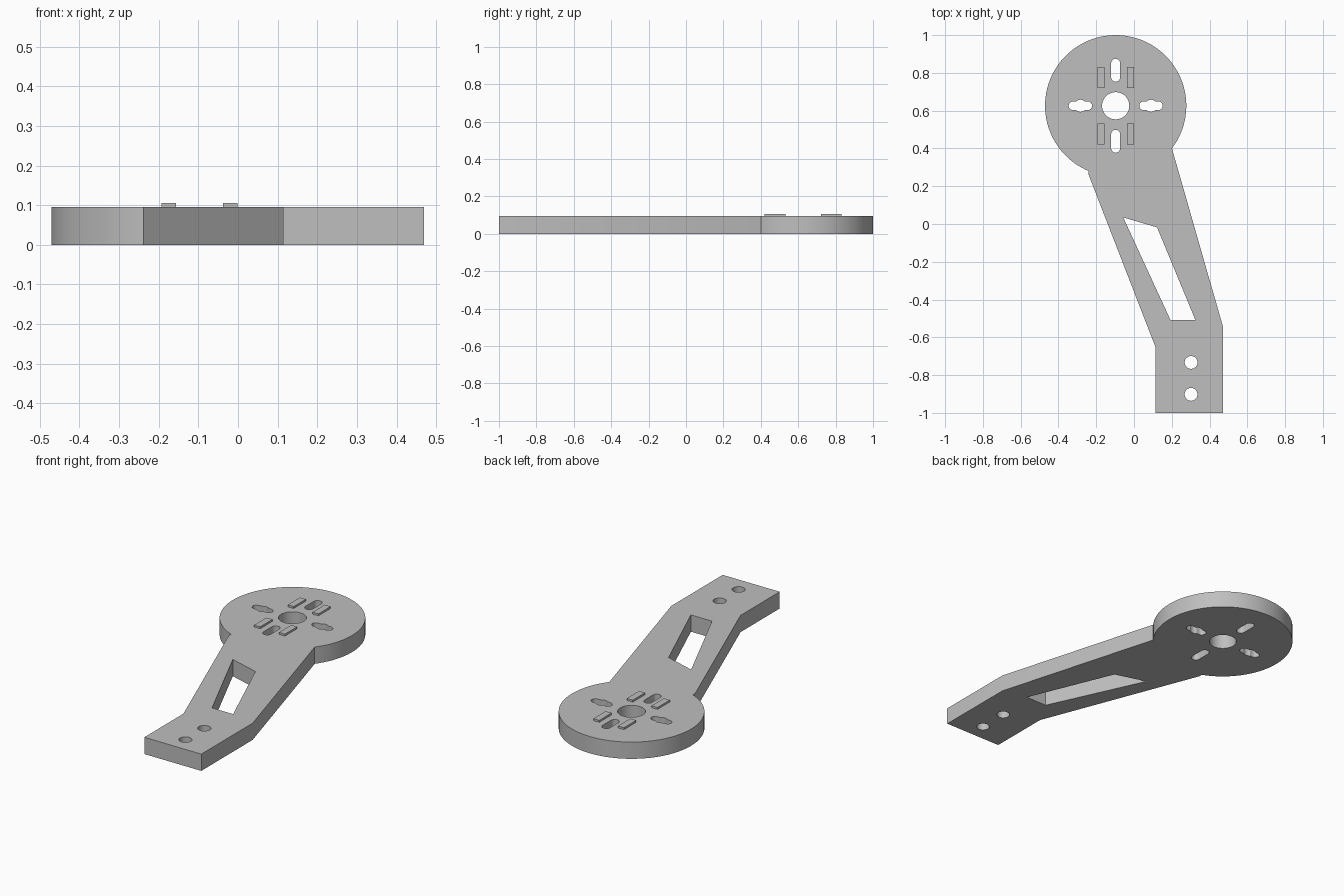
import bpy, bmesh, math
from math import cos, sin, pi, radians

if "Cube" in bpy.data.objects:
    bpy.data.objects.remove(bpy.data.objects["Cube"])

T = 0.095                # plate thickness
CX, CY, R = -0.097, 0.626, 0.374

grey = bpy.data.materials.new("plain grey")
grey.diffuse_color = (0.52, 0.52, 0.52, 1)
grey.use_nodes = True
grey.node_tree.nodes["Principled BSDF"].inputs["Base Color"].default_value = grey.diffuse_color


def arc(cx, cy, r, a0, a1, n):
    return [(cx + r * cos(a0 + (a1 - a0) * i / n), cy + r * sin(a0 + (a1 - a0) * i / n))
            for i in range(n + 1)]


def circle(cx, cy, r, n):
    return arc(cx, cy, r, 0, 2 * pi, n)[:-1]


def slot(cx, cy, half, r):
    """Upright slot with round ends."""
    d = half - r
    return arc(cx, cy + d, r, 0, pi, 10) + arc(cx, cy - d, r, pi, 2 * pi, 10)


def lobed_slot(cx, cy, half, r, bump):
    """Sideways slot with a wider round hole in its middle."""
    d, pts = half - r, []
    for i in range(64):
        a = 2 * pi * i / 64
        c, s = abs(cos(a)), abs(sin(a))
        reach = r / s if s > 1e-6 else 9
        if reach * c > d:
            reach = d * c + math.sqrt(max(r * r - (d * s) ** 2, 0))
        rad = max(reach, bump)
        pts.append((cx + rad * cos(a), cy + rad * sin(a)))
    return pts


def extrude_loops(name, loops, z0, z1):
    """Fill the outline and its holes, then extrude upward."""
    bm = bmesh.new()
    for loop in loops:
        vs = [bm.verts.new((x, y, z0)) for x, y in loop]
        for i, v in enumerate(vs):
            bm.edges.new((v, vs[(i + 1) % len(vs)]))
    bmesh.ops.triangle_fill(bm, use_beauty=True, use_dissolve=False,
                            edges=bm.edges[:], normal=(0, 0, 1))
    ext = bmesh.ops.extrude_face_region(bm, geom=bm.faces[:], use_keep_orig=True)
    top = [g for g in ext["geom"] if isinstance(g, bmesh.types.BMVert)]
    bmesh.ops.translate(bm, verts=top, vec=(0, 0, z1 - z0))
    bmesh.ops.recalc_face_normals(bm, faces=bm.faces[:])
    me = bpy.data.meshes.new(name)
    bm.to_mesh(me)
    bm.free()
    me.materials.append(grey)
    ob = bpy.data.objects.new(name, me)
    bpy.context.collection.objects.link(ob)
    return ob


# Arm plate: round motor mount running into a bent arm and square foot
outline = arc(CX, CY, R, radians(-37.2), radians(247.5), 80)
outline += [(-0.24, 0.26), (0.113, -0.65), (0.113, -1), (0.47, -1), (0.47, -0.54)]

holes = [
    circle(CX, CY, 0.072, 40),                                        # shaft hole
    [(-0.057, 0.035), (0.122, -0.018), (0.325, -0.508), (0.193, -0.508)],  # window
    circle(0.302, -0.733, 0.034, 28), circle(0.302, -0.902, 0.034, 28),    # bolt holes
]
for s in (-1, 1):
    holes.append(slot(CX, CY + s * 0.188, 0.061, 0.024))
    holes.append(lobed_slot(CX + s * 0.187, CY, 0.062, 0.023, 0.032))

plate = extrude_loops("arm_plate", [outline] + holes, 0, T)
bpy.ops.object.select_all(action="DESELECT")
plate.select_set(True)
bpy.context.view_layer.objects.active = plate
bpy.ops.object.shade_smooth_by_angle(angle=radians(25))

# Four raised pads around the shaft hole
for sx in (-1, 1):
    for sy in (-1, 1):
        x, y = CX + sx * 0.0775, CY + sy * 0.15
        pad = [(x + a * 0.0185, y + b * 0.055)
               for a, b in ((-1, -1), (1, -1), (1, 1), (-1, 1))]
        extrude_loops("mount_pad", [pad], T, T + 0.011)
